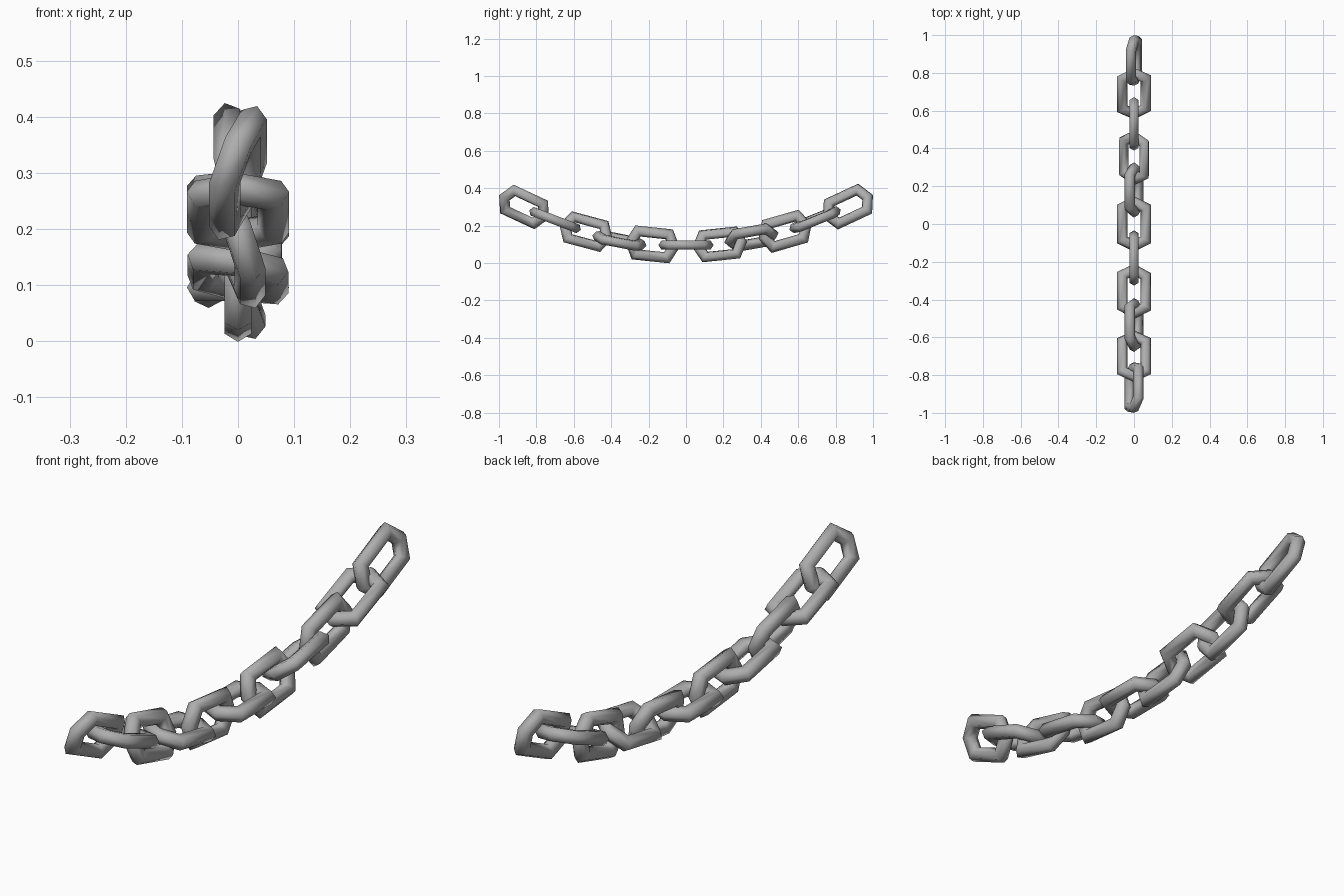
import bpy
import bmesh
from math import radians, sin, cos, pi
from mathutils import Matrix, Vector

if "Cube" in bpy.data.objects:
    bpy.data.objects.remove(bpy.data.objects["Cube"], do_unlink=True)

# One steel colour for the whole chain
steel = bpy.data.materials.new("grey steel")
steel.use_nodes = True
colour = (0.42, 0.42, 0.42, 1)
steel.diffuse_color = colour
steel.node_tree.nodes["Principled BSDF"].inputs["Base Color"].default_value = colour

# Link centreline in its own plane: along y, wide in z
HALF_W, HALF_L, TIP = 0.063, 0.084, 0.116
TUBE, SIDES = 0.028, 6
PATH = [Vector((0, y, z)) for y, z in (
    (HALF_L, HALF_W), (TIP, 0), (HALF_L, -HALF_W),
    (-HALF_L, -HALF_W), (-TIP, 0), (-HALF_L, HALF_W))]


def make_link_mesh():
    """Sweep a hexagonal bar round the path with mitred corners."""
    bm = bmesh.new()
    rings = []
    count = len(PATH)
    for i, point in enumerate(PATH):
        before = (point - PATH[i - 1]).normalized()
        after = (PATH[(i + 1) % count] - point).normalized()
        outward = (before - after).normalized()
        stretch = 1 / outward.cross(before).length
        ring = []
        for s in range(SIDES):
            a = 2 * pi * s / SIDES
            offset = outward * cos(a) * stretch + Vector((1, 0, 0)) * sin(a)
            ring.append(bm.verts.new(point + offset * TUBE))
        rings.append(ring)
    for i, ring in enumerate(rings):
        following = rings[(i + 1) % count]
        for s in range(SIDES):
            t = (s + 1) % SIDES
            bm.faces.new((ring[s], ring[t], following[t], following[s]))
    bmesh.ops.recalc_face_normals(bm, faces=bm.faces)
    mesh = bpy.data.meshes.new("chain_link")
    bm.to_mesh(mesh)
    bm.free()
    mesh.materials.append(steel)
    return mesh


# Each link: y, z, pitch along the sag, extra roll
LINKS = [
    (-0.866, 0.30, -25, 22), (-0.70, 0.23, -21, 0), (-0.535, 0.168, -15, -20),
    (-0.356, 0.12, -11, 10), (-0.18, 0.10, -6, 0), (0, 0.096, 0, 0),
    (0.18, 0.10, 6, -20), (0.35, 0.136, 10, -32), (0.53, 0.17, 16, 0),
    (0.69, 0.232, 22, 5), (0.866, 0.302, 25, -15)]

link_mesh = make_link_mesh()
bpy.ops.object.select_all(action="DESELECT")
for n, (y, z, pitch, roll) in enumerate(LINKS):
    # Every second link lies flat
    turn = roll + 90 * (n % 2)
    link = bpy.data.objects.new(f"chain_link_{n + 1}", link_mesh)
    bpy.context.collection.objects.link(link)
    link.matrix_world = (Matrix.Translation((0, y, z))
                         @ Matrix.Rotation(radians(pitch), 4, "X")
                         @ Matrix.Rotation(radians(turn), 4, "Y"))

# Soft shading round the bars
link.select_set(True)
bpy.context.view_layer.objects.active = link
bpy.ops.object.shade_smooth_by_angle(angle=radians(65))
